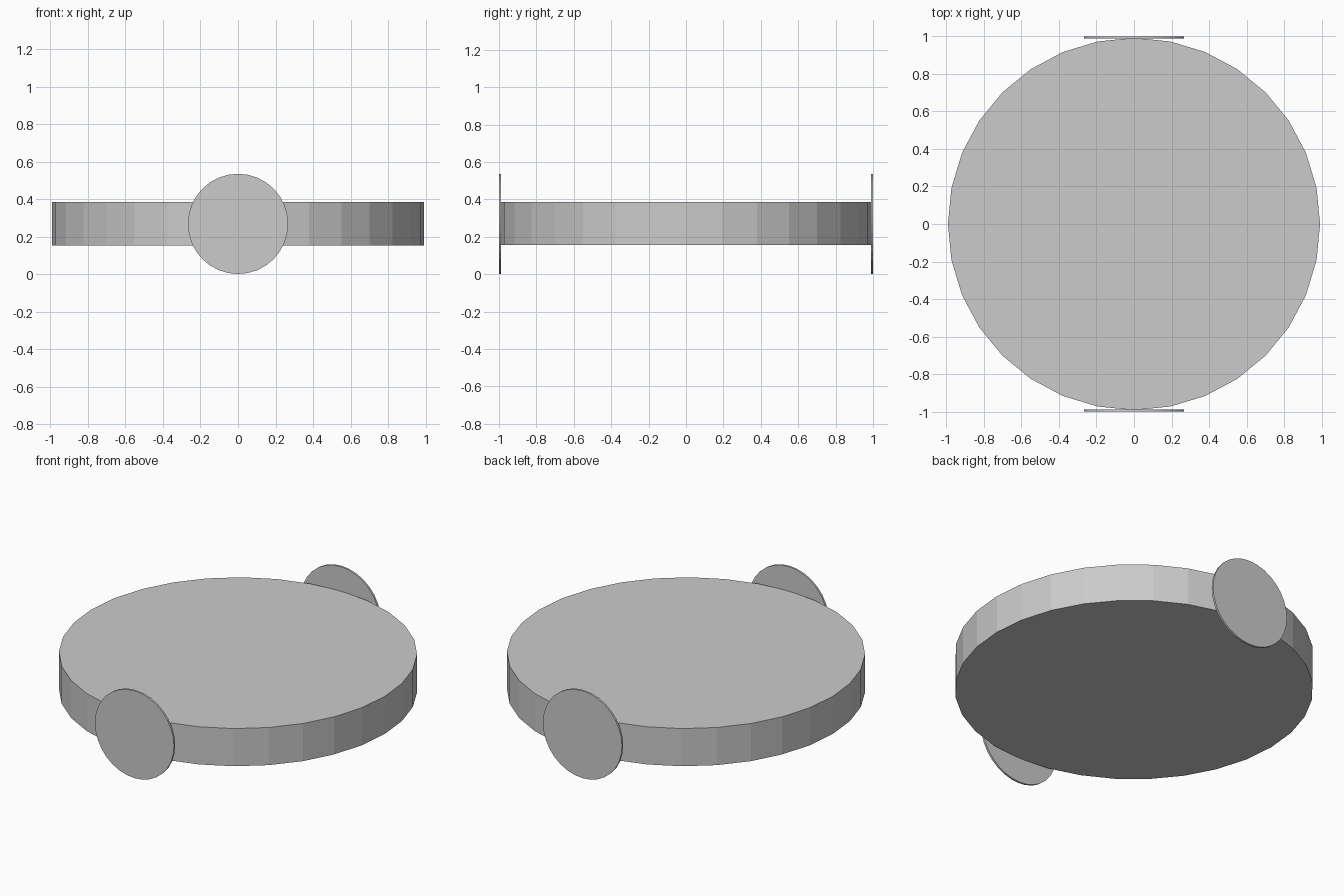
import bpy
import math

if "Cube" in bpy.data.objects:
    bpy.data.objects.remove(bpy.data.objects["Cube"])

BODY_R, BODY_Z0, BODY_Z1 = 0.992, 0.155, 0.385
WHEEL_R, WHEEL_T = 0.267, 0.012


def cylinder(name, radius, depth, location, rotation=(0, 0, 0)):
    bpy.ops.mesh.primitive_cylinder_add(
        vertices=32, radius=radius, depth=depth,
        location=location, rotation=rotation)
    obj = bpy.context.object
    obj.name = name
    return obj


# Flat round body
cylinder("body", BODY_R, BODY_Z1 - BODY_Z0, (0, 0, (BODY_Z0 + BODY_Z1) / 2))

# Thin wheel discs on the front and back of the body
for name, side in (("front_wheel", -1), ("back_wheel", 1)):
    cylinder(name, WHEEL_R, WHEEL_T,
             (0, side * (1 - WHEEL_T / 2), WHEEL_R + 0.002),
             (math.pi / 2, 0, 0))
